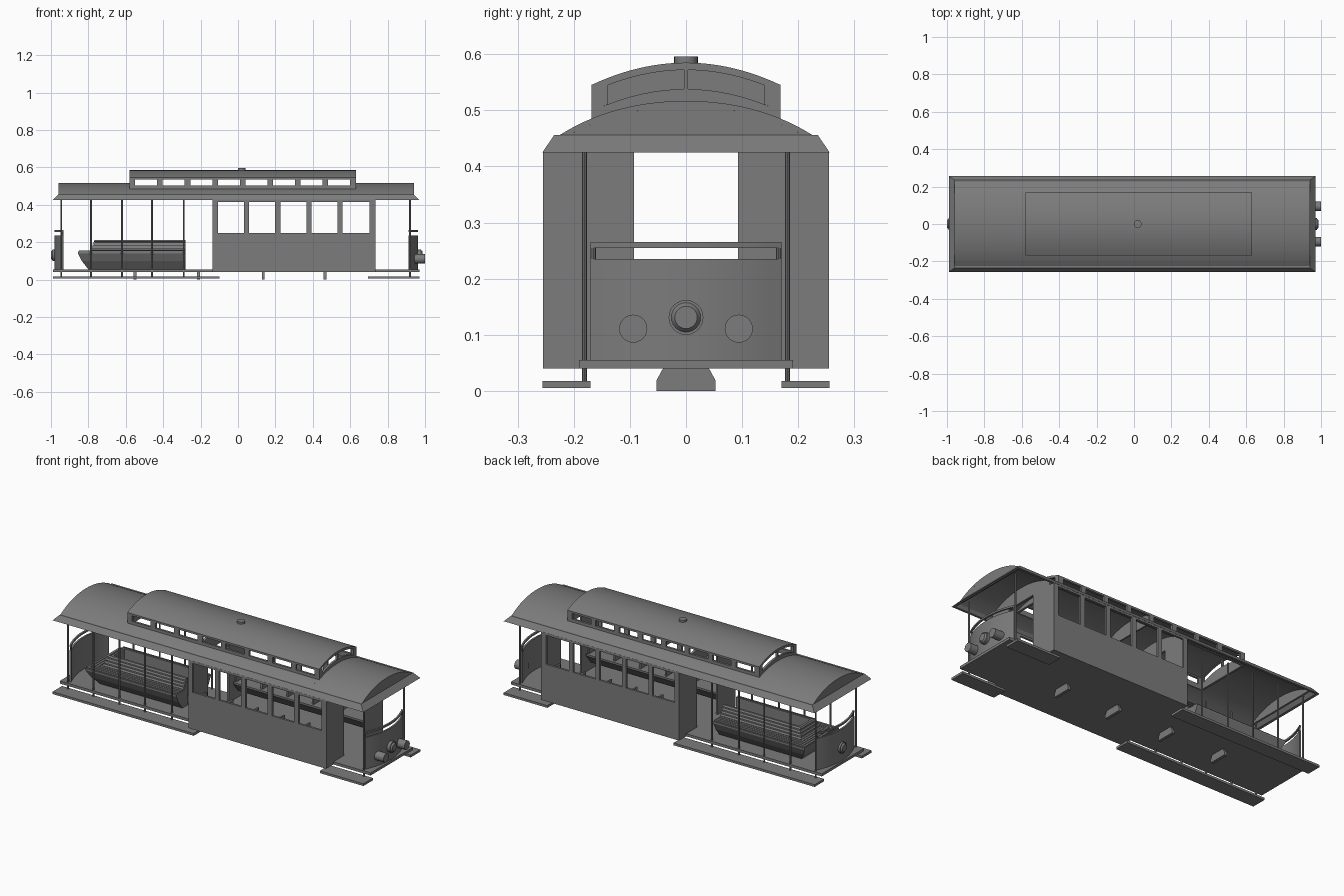
import bpy, bmesh, math

if "Cube" in bpy.data.objects:
    bpy.data.objects.remove(bpy.data.objects["Cube"])

grey = bpy.data.materials.new("plain_grey")
grey.use_nodes = True
COLOR = (0.2, 0.2, 0.2, 1)
grey.diffuse_color = COLOR
grey.node_tree.nodes["Principled BSDF"].inputs["Base Color"].default_value = COLOR


def finish(name, bm, smooth=False):
    bmesh.ops.recalc_face_normals(bm, faces=bm.faces)
    mesh = bpy.data.meshes.new(name)
    bm.to_mesh(mesh)
    bm.free()
    mesh.materials.append(grey)
    ob = bpy.data.objects.new(name, mesh)
    bpy.context.collection.objects.link(ob)
    if smooth:
        bpy.ops.object.select_all(action='DESELECT')
        ob.select_set(True)
        bpy.context.view_layer.objects.active = ob
        bpy.ops.object.shade_smooth_by_angle(angle=math.radians(30))
    return ob


def loft(bm, loops, wrap=False, caps=False):
    """Join closed loops of points into a skin."""
    rows = [[bm.verts.new(p) for p in loop] for loop in loops]
    n = len(rows[0])
    pairs = list(zip(rows, rows[1:])) + ([(rows[-1], rows[0])] if wrap else [])
    for a, b in pairs:
        for i in range(n):
            j = (i + 1) % n
            bm.faces.new((a[i], a[j], b[j], b[i]))
    if caps:
        bm.faces.new(rows[0])
        bm.faces.new(rows[-1])


def box(bm, x0, x1, y0, y1, z0, z1):
    rect = [(x0, y0), (x1, y0), (x1, y1), (x0, y1)]
    loft(bm, [[(x, y, z) for x, y in rect] for z in (z0, z1)], caps=True)


def side_box(bm, x0, x1, y0, y1, z0, z1):
    """A box and its twin on the other side."""
    box(bm, x0, x1, y0, y1, z0, z1)
    box(bm, x0, x1, -y1, -y0, z0, z1)


def strip(bm, x0, x1, y0, y1, low, high, n=16):
    """Slab between two height curves, running along x."""
    ys = [y0 + (y1 - y0) * i / n for i in range(n + 1)]
    loft(bm, [[(x0, y, low(y)), (x1, y, low(y)), (x1, y, high(y)), (x0, y, high(y))]
              for y in ys], caps=True)


def cylinder(bm, p, r, depth, axis='Z', r2=None, n=24):
    def at(t, a, rad):
        u, v = rad * math.cos(a), rad * math.sin(a)
        return (p[0] + t, p[1] + u, p[2] + v) if axis == 'X' else (p[0] + u, p[1] + v, p[2] + t)
    angles = [math.tau * i / n for i in range(n)]
    loft(bm, [[at(0, a, r) for a in angles],
              [at(depth, a, r if r2 is None else r2) for a in angles]], caps=True)


def vault(y): return 0.517 - y ** 2 - 4 * y ** 4
def vault_under(y): return vault(y) - 0.01
def upper(y): return 0.585 - 1.4 * y ** 2
def level(z): return lambda y: z


# Floors
bm = bmesh.new()
box(bm, -0.99, 0.97, -0.191, 0.191, 0.04, 0.055)
box(bm, -0.135, 0.735, -0.255, 0.255, 0.04, 0.055)
finish("floor", bm)

# Running boards
bm = bmesh.new()
for x0, x1 in ((-0.99, -0.1), (0.695, 0.97)):
    side_box(bm, x0, x1, 0.17, 0.256, 0.005, 0.018)
finish("running_boards", bm)

# Tapered blocks under the floor
bm = bmesh.new()
for x in (-0.55, -0.21, 0.135, 0.465):
    loft(bm, [[(x + sx * 0.008, sy * w, z) for sx, sy in ((-1, -1), (1, -1), (1, 1), (-1, 1))]
              for w, z in ((0.053, 0), (0.053, 0.018), (0.04, 0.042))], caps=True)
finish("underfloor_blocks", bm)

# Cabin side walls with five windows each
bm = bmesh.new()
side_box(bm, -0.135, 0.735, 0.243, 0.255, 0.04, 0.25)
side_box(bm, -0.135, 0.735, 0.243, 0.255, 0.415, 0.428)
side_box(bm, -0.135, -0.107, 0.243, 0.255, 0.25, 0.415)
side_box(bm, 0.704, 0.735, 0.243, 0.255, 0.25, 0.415)
for i in range(4):
    x = 0.032 + i * 0.167
    side_box(bm, x, x + 0.027, 0.243, 0.255, 0.25, 0.415)
finish("cabin_side_walls", bm)

# Cabin end walls with a doorway
bm = bmesh.new()
for x0, x1 in ((-0.135, -0.123), (0.723, 0.735)):
    side_box(bm, x0, x1, 0.093, 0.243, 0.055, 0.428)
    strip(bm, x0, x1, -0.22, 0.22, level(0.425), vault_under)
finish("cabin_end_walls", bm)

# Cabin benches along the walls, with dividers
bm = bmesh.new()
profile = [(0.243, 0.1), (0.16, 0.1), (0.115, 0.155), (0.115, 0.165),
           (0.215, 0.165), (0.232, 0.24), (0.243, 0.24)]
for s in (-1, 1):
    loft(bm, [[(x, s * y, z) for y, z in profile] for x in (-0.11, 0.71)], caps=True)
for i in range(6):
    x = -0.11 + i * 0.162
    side_box(bm, x, x + 0.01, 0.13, 0.235, 0.165, 0.205)
finish("cabin_benches", bm)


# Outward facing bench wrapping around the open end
def wrap_sweep(bm, pts):
    def corner(side_x, sy):
        return [(-0.28 if side_x else -0.8 - o, sy * (0.1 + o), z) for o, z in pts]
    loft(bm, [corner(1, -1), corner(0, -1), corner(0, 1), corner(1, 1)], caps=True)


bm = bmesh.new()
wrap_sweep(bm, [(0, 0.055), (0.035, 0.1), (0.055, 0.14), (0.055, 0.15), (-0.012, 0.15),
                (-0.04, 0.21), (-0.05, 0.21), (-0.05, 0.055)])
finish("open_bench", bm)
bm = bmesh.new()
for i in range(4):
    o = 0.038 - i * 0.016
    wrap_sweep(bm, [(o, 0.149), (o + 0.012, 0.149), (o + 0.012, 0.155), (o, 0.155)])
    o, z = -0.013 - i * 0.007, 0.157 + i * 0.015
    wrap_sweep(bm, [(o, z), (o + 0.006, z + 0.001), (o + 0.001, z + 0.011), (o - 0.005, z + 0.01)])
finish("bench_slats", bm)

# Roof poles
bm = bmesh.new()
for x in (-0.945, -0.785, -0.62, -0.46, -0.29, 0.92):
    for s in (-1, 1):
        cylinder(bm, (x, s * 0.181, 0.015), 0.005, 0.425, n=10)
finish("roof_poles", bm, True)


# Curved end panels, handrails and lamps
def bowed(bm, mid, s, z0, z1, t, n=16):
    loops = []
    for i in range(n + 1):
        y = -0.17 + 0.34 * i / n
        x = mid - s * 0.04 * (y / 0.17) ** 2
        loops.append([(x, y, z0), (x - s * t, y, z0), (x - s * t, y, z1), (x, y, z1)])
    loft(bm, loops, caps=True)


for label, s, mid in (("right", 1, 0.962), ("left", -1, -0.982)):
    bm = bmesh.new()
    bowed(bm, mid, s, 0.055, 0.235, 0.01)
    finish(label + "_end_panel", bm, True)
    bm = bmesh.new()
    bowed(bm, mid, s, 0.255, 0.265, 0.01)
    for sy in (-1, 1):
        cylinder(bm, (mid - s * 0.044, sy * 0.165, 0.23), 0.005, 0.03, n=10)
    finish(label + "_handrail", bm, True)
    bm = bmesh.new()
    tip = 0.025 if s > 0 else 0.018
    cylinder(bm, (mid - s * 0.006, 0, 0.131), 0.031, s * (tip - 0.002), 'X')
    cylinder(bm, (mid + s * (tip - 0.009), 0, 0.131), 0.027, s * 0.009, 'X', 0.02)
    if s > 0:
        for y in (-0.094, 0.094):
            cylinder(bm, (mid - 0.02, y, 0.111), 0.025, 0.058, 'X')
    finish(label + "_lamps", bm, True)

# Flared eaves ring
bm = bmesh.new()
loft(bm, [[(x0, -y, z), (x1, -y, z), (x1, y, z), (x0, y, z)] for x0, x1, y, z in (
    (-0.99, 0.97, 0.256, 0.425), (-0.96, 0.94, 0.235, 0.456),
    (-0.95, 0.93, 0.222, 0.456), (-0.975, 0.955, 0.244, 0.425))], wrap=True)
finish("eaves", bm)

# Main roof vault, open beneath the raised section
bm = bmesh.new()
for x0, x1 in ((-0.96, -0.57), (0.62, 0.94)):
    strip(bm, x0, x1, -0.232, 0.232, vault_under, vault, 28)
for s in (-1, 1):
    strip(bm, -0.57, 0.62, s * 0.156, s * 0.232, vault_under, vault, 6)
finish("main_roof", bm, True)
bm = bmesh.new()
for x0, x1 in ((-0.96, -0.95), (0.93, 0.94)):
    strip(bm, x0, x1, -0.228, 0.228, level(0.445), vault_under, 28)
finish("roof_gables", bm)

# Raised roof section: side frames, end frames, middle partition
bm = bmesh.new()
side_box(bm, -0.58, 0.63, 0.156, 0.168, 0.475, 0.503)
side_box(bm, -0.58, 0.63, 0.156, 0.168, 0.535, 0.546)
for i in range(9):
    x = -0.58 + i * 0.1475
    side_box(bm, x, x + 0.03, 0.156, 0.168, 0.503, 0.535)
finish("upper_side_frames", bm)
bm = bmesh.new()
for x0, x1 in ((-0.58, -0.568), (0.618, 0.63)):
    strip(bm, x0, x1, -0.156, 0.156, level(0.475), lambda y: upper(y) - 0.047)
    strip(bm, x0, x1, -0.156, 0.156, lambda y: upper(y) - 0.013, lambda y: upper(y) - 0.004)
    for y0, y1 in ((-0.156, -0.14), (-0.004, 0.004), (0.14, 0.156)):
        strip(bm, x0, x1, y0, y1, lambda y: upper(y) - 0.047, lambda y: upper(y) - 0.013, 2)
strip(bm, 0.02, 0.028, -0.156, 0.156, level(0.5), lambda y: upper(y) - 0.005)
finish("upper_end_frames", bm)
bm = bmesh.new()
strip(bm, -0.58, 0.63, -0.168, 0.168, lambda y: upper(y) - 0.008, upper, 24)
finish("upper_roof", bm, True)

# Roof vent
bm = bmesh.new()
cylinder(bm, (0.02, 0, 0.578), 0.021, 0.018)
finish("roof_vent", bm, True)
